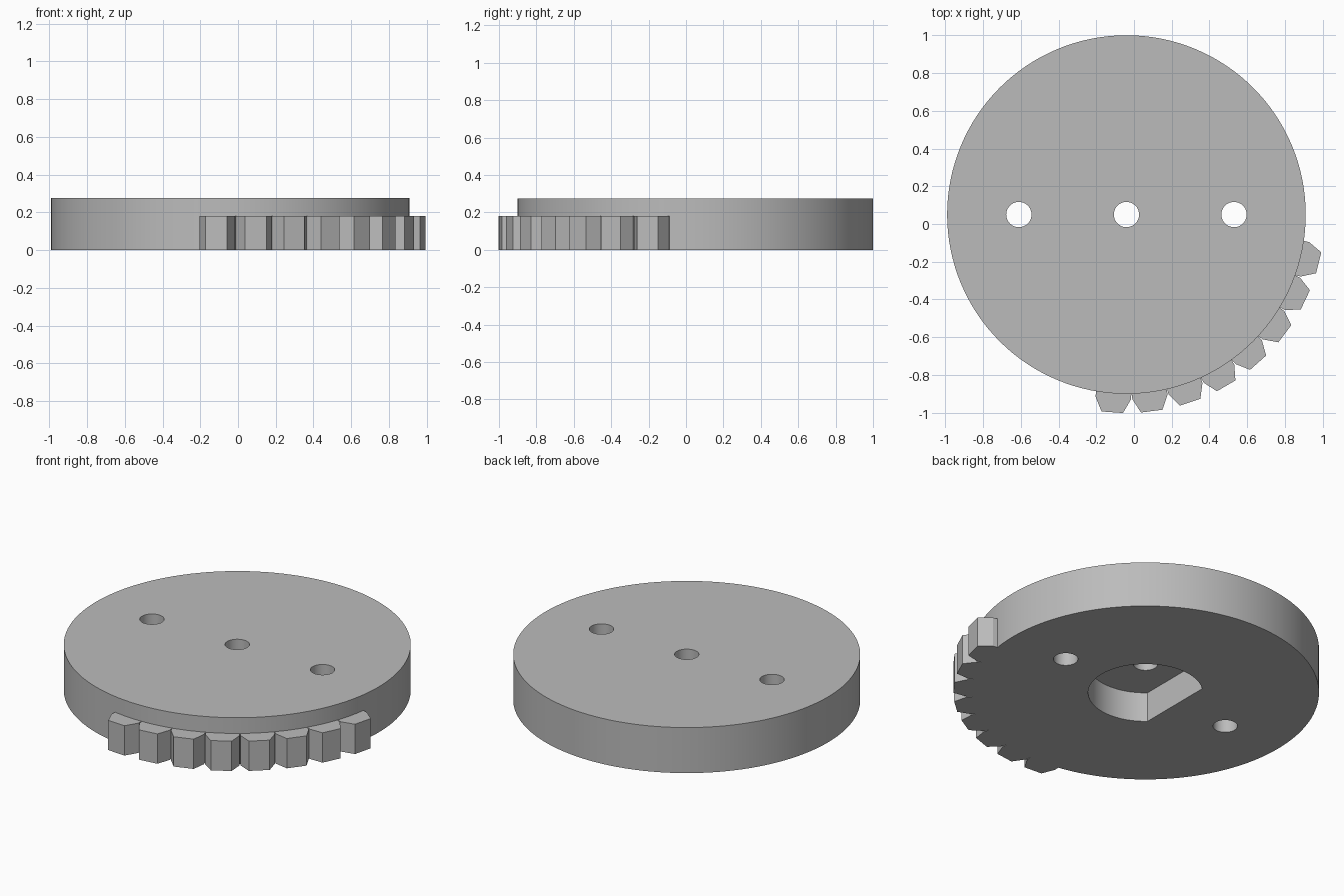
import bpy
import bmesh
from math import cos, sin, radians, pi, acos
from mathutils import Matrix

cube = bpy.data.objects.get("Cube")
if cube:
    bpy.data.objects.remove(cube, do_unlink=True)

CENTRE = (-0.04, 0.05)
RADIUS, THICKNESS = 0.95, 0.275
TOOTH_HEIGHT = RECESS_DEPTH = 0.18

grey = bpy.data.materials.new("plain grey")
grey.use_nodes = True
colour = (0.5, 0.5, 0.5, 1)
grey.diffuse_color = colour
grey.node_tree.nodes["Principled BSDF"].inputs["Base Color"].default_value = colour


def add_prism(bm, outline, z0, z1, turn=0.0):
    """Extrude a flat outline from z0 to z1, turned about the z axis."""
    spin = Matrix.Rotation(turn, 4, "Z")
    bottom = bm.faces.new([bm.verts.new(spin @ Matrix.Translation((x, y, z0)).translation)
                           for x, y in outline])
    top = bmesh.ops.extrude_face_region(bm, geom=[bottom])["geom"]
    verts = [v for v in top if isinstance(v, bmesh.types.BMVert)]
    bmesh.ops.translate(bm, verts=verts, vec=(0, 0, z1 - z0))


def make_object(name, prisms):
    bm = bmesh.new()
    for prism in prisms:
        add_prism(bm, *prism)
    bmesh.ops.recalc_face_normals(bm, faces=bm.faces)
    mesh = bpy.data.meshes.new(name)
    bm.to_mesh(mesh)
    bm.free()
    mesh.materials.append(grey)
    obj = bpy.data.objects.new(name, mesh)
    obj.location = (*CENTRE, 0)
    bpy.context.collection.objects.link(obj)
    return obj


def arc(radius, start, end, count, cx=0.0):
    angles = [start + (end - start) * i / count for i in range(count + 1)]
    return [(cx + radius * cos(a), radius * sin(a)) for a in angles]


def circle(radius, count, cx=0.0):
    return arc(radius, 0, 2 * pi, count, cx)[:-1]


def activate(obj):
    bpy.ops.object.select_all(action="DESELECT")
    obj.select_set(True)
    bpy.context.view_layer.objects.active = obj


# Round body
disc = make_object("disc", [(circle(RADIUS, 128), 0, THICKNESS)])

# Three through holes, then a D-shaped recess in the underside
holes = make_object("hole_cutter", [(circle(0.067, 40, x), -0.1, 0.5)
                                    for x in (-0.57, 0, 0.57)])
flat = acos(-0.21 / 0.314)
recess = make_object("recess_cutter", [(arc(0.314, -flat, flat, 48), -0.1, RECESS_DEPTH)])
for cutter in (holes, recess):
    activate(disc)
    cut = disc.modifiers.new("cut", "BOOLEAN")
    cut.operation = "DIFFERENCE"
    cut.solver = "EXACT"
    cut.object = cutter
    bpy.ops.object.modifier_apply(modifier=cut.name)
    bpy.data.objects.remove(cutter, do_unlink=True)

activate(disc)
bpy.ops.object.shade_smooth_by_angle(angle=radians(30))

# Row of eight gear teeth along part of the rim
tooth = [(0.943, -0.094), (0.975, -0.094), (1.05, -0.057),
         (1.05, 0.057), (0.975, 0.094), (0.943, 0.094)]
make_object("gear_teeth", [(tooth, 0, TOOTH_HEIGHT, radians(-94.1 + 11.43 * i))
                           for i in range(8)])
